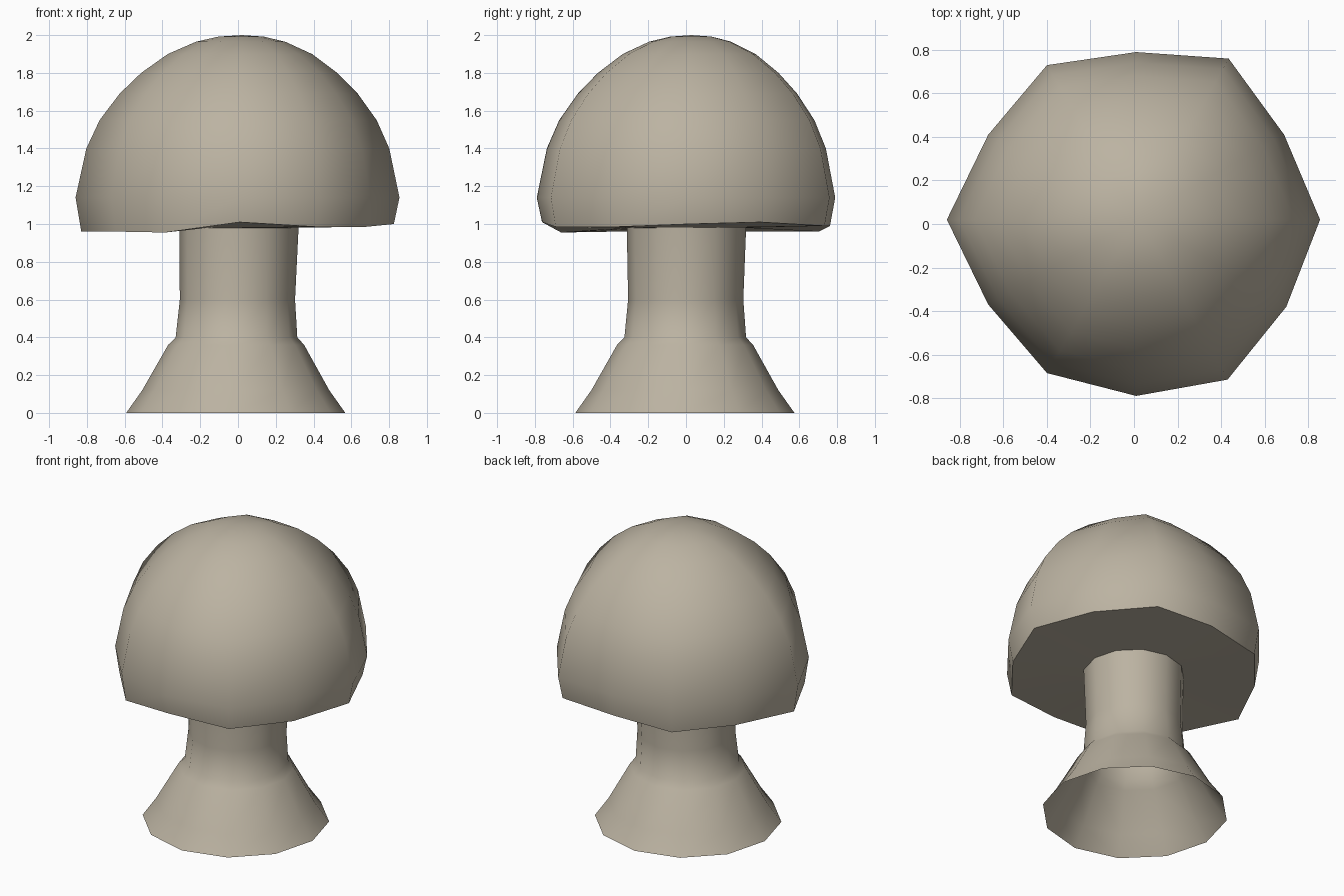
import bpy
import bmesh
from math import cos, sin, tau
from mathutils import Vector

cube = bpy.data.objects.get("Cube")
if cube:
    bpy.data.objects.remove(cube)

SIDES = 12

stone = bpy.data.materials.new("warm_beige")
stone.use_nodes = True
colour = (0.5, 0.45, 0.36, 1)
stone.diffuse_color = colour
stone.node_tree.nodes["Principled BSDF"].inputs["Base Color"].default_value = colour


def add_ring(bm, points):
    return [bm.verts.new(p) for p in points]


def bridge(bm, low, high):
    for i in range(SIDES):
        j = (i + 1) % SIDES
        bm.faces.new((low[i], low[j], high[j], high[i]))


def circle(radius, z, cx=0, cy=0):
    return [(cx + radius * cos(tau * i / SIDES), cy + radius * sin(tau * i / SIDES), z)
            for i in range(SIDES)]


def finish(bm, name, sharp_ring=()):
    for face in bm.faces:
        face.smooth = True
    ring = set(sharp_ring)
    for edge in bm.edges:
        if edge.verts[0] in ring and edge.verts[1] in ring:
            edge.smooth = False
    mesh = bpy.data.meshes.new(name)
    bm.to_mesh(mesh)
    bm.free()
    mesh.materials.append(stone)
    obj = bpy.data.objects.new(name, mesh)
    bpy.context.collection.objects.link(obj)
    return obj


# Uneven hand-shaped cap: widest outline, wavy rim heights and dome profile
outline = [(.855, .02), (.69, .41), (.435, .76), (.01, .79), (-.4, .73), (-.67, .41),
           (-.86, .02), (-.67, -.37), (-.4, -.685), (.01, -.79), (.43, -.715), (.7, -.38)]
rim_heights = [1.0, 1.01, .99, .99, .96, .96, .96, .96, .955, 1.01, .985, .985]
dome = [(1, 1.14), (.935, 1.4), (.855, 1.55), (.735, 1.69),
        (.605, 1.8), (.445, 1.9), (.275, 1.965), (.14, 1.992)]
apex = Vector((.02, .03, 2))

bm = bmesh.new()
inner = add_ring(bm, circle(.31, .98))
rim = add_ring(bm, [(x * .965, y * .965, z) for (x, y), z in zip(outline, rim_heights)])
bridge(bm, inner, rim)
previous = rim
for scale, z in dome:
    shift = apex * (1 - scale)
    current = add_ring(bm, [(x * scale + shift.x, y * scale + shift.y, z) for x, y in outline])
    bridge(bm, previous, current)
    previous = current
tip = bm.verts.new(apex)
for i in range(SIDES):
    bm.faces.new((previous[i], previous[(i + 1) % SIDES], tip))
finish(bm, "mushroom_cap", rim)

# Hollow stem with a flared open foot
stem_profile = [(.58, 0, -.012), (.495, .12, -.012), (.36, .36, -.01),
                (.322, .4, -.008), (.305, .6, -.003), (.316, .985, .005)]
bm = bmesh.new()
previous = None
for radius, z, offset in stem_profile:
    current = add_ring(bm, circle(radius, z, offset, offset / 2))
    if previous:
        bridge(bm, previous, current)
    previous = current
finish(bm, "mushroom_stem")
